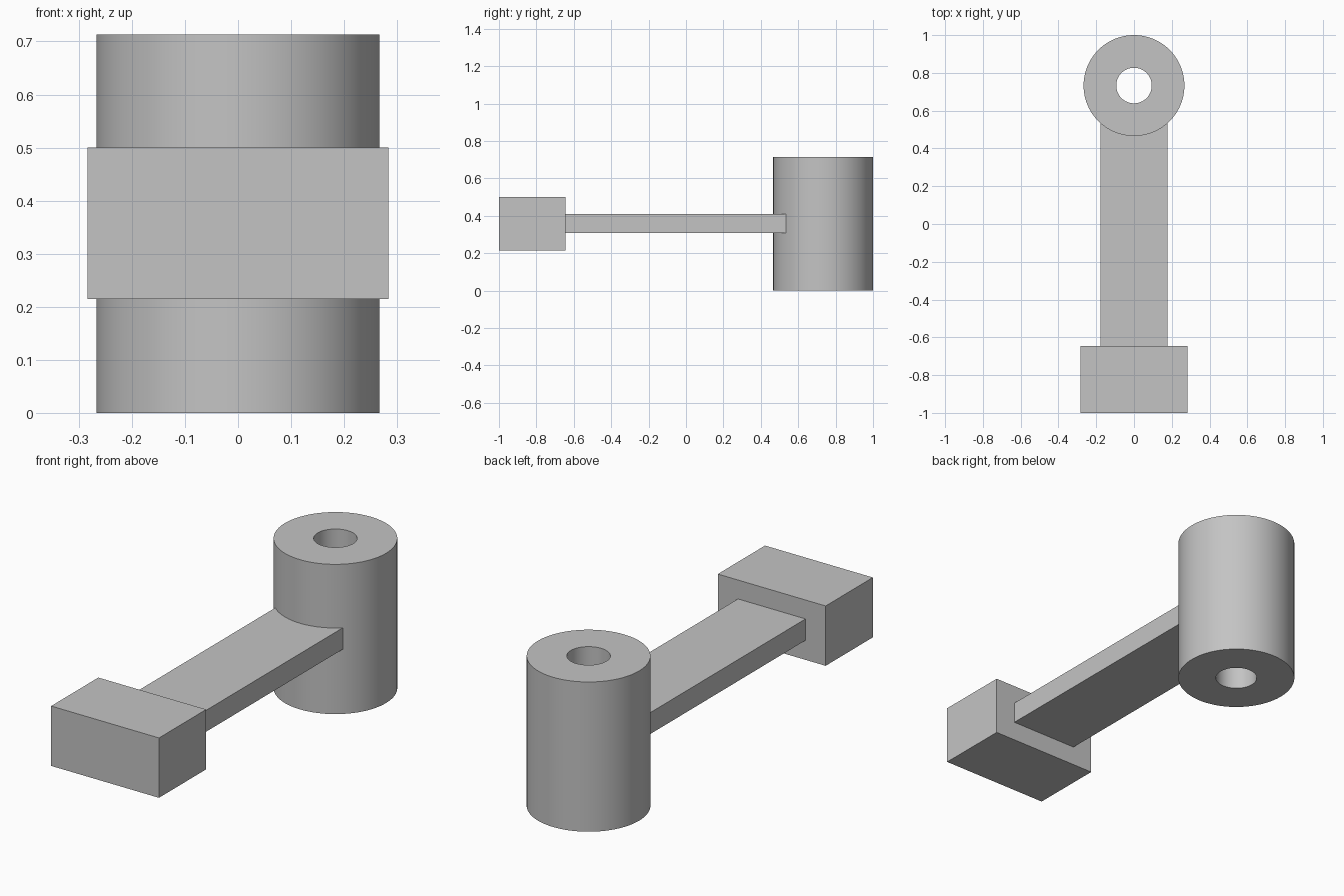
import bpy, bmesh
from math import radians, tau
from mathutils import Matrix, Vector

cube = bpy.data.objects.get("Cube")
if cube:
    bpy.data.objects.remove(cube, do_unlink=True)

GREY = (0.55, 0.55, 0.55, 1)
grey = bpy.data.materials.new("plain grey")
grey.use_nodes = True
grey.diffuse_color = GREY
grey.node_tree.nodes["Principled BSDF"].inputs["Base Color"].default_value = GREY


def finish(name, bm):
    bmesh.ops.recalc_face_normals(bm, faces=bm.faces)
    mesh = bpy.data.meshes.new(name)
    bm.to_mesh(mesh)
    bm.free()
    mesh.materials.append(grey)
    obj = bpy.data.objects.new(name, mesh)
    bpy.context.collection.objects.link(obj)
    return obj


def box(name, half_x, y0, y1, z0, z1):
    bm = bmesh.new()
    size = Matrix.Diagonal((2 * half_x, y1 - y0, z1 - z0, 1))
    place = Matrix.Translation((0, (y0 + y1) / 2, (z0 + z1) / 2))
    bmesh.ops.create_cube(bm, size=1, matrix=place @ size)
    return finish(name, bm)


def tube(name, y, outer, inner, height, sides=96):
    # Spin a rectangular wall section around the vertical axis
    bm = bmesh.new()
    section = [(inner, 0), (outer, 0), (outer, height), (inner, height)]
    verts = [bm.verts.new((r, y, z)) for r, z in section]
    edges = [bm.edges.new((verts[i], verts[(i + 1) % 4])) for i in range(4)]
    bmesh.ops.spin(bm, geom=verts + edges, cent=Vector((0, y, 0)),
                   axis=Vector((0, 0, 1)), angle=tau, steps=sides)
    bmesh.ops.remove_doubles(bm, verts=bm.verts, dist=0.0001)
    return finish(name, bm)


# Rectangular end block and the flat arm reaching into the sleeve wall
box("end_block", 0.284, -1, -0.645, 0.215, 0.5)
box("connecting_arm", 0.178, -0.645, 0.55, 0.308, 0.41)

# Upright sleeve with a through hole
sleeve = tube("pivot_sleeve", 0.733, 0.267, 0.094, 0.713)
bpy.ops.object.select_all(action="DESELECT")
sleeve.select_set(True)
bpy.context.view_layer.objects.active = sleeve
bpy.ops.object.shade_smooth_by_angle(angle=radians(30))
